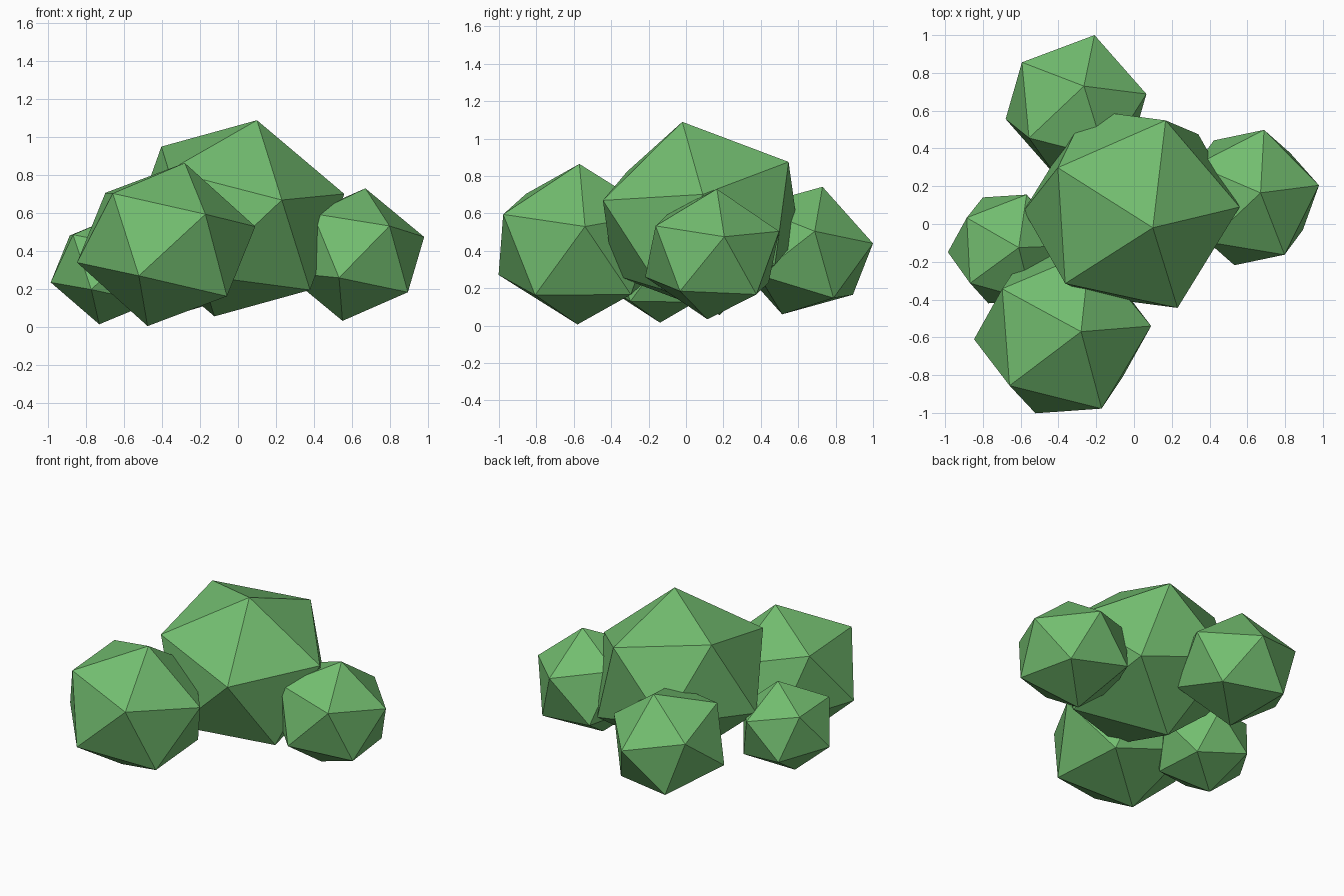
import bpy, bmesh
from mathutils import Vector, Matrix

if "Cube" in bpy.data.objects:
    bpy.data.objects.remove(bpy.data.objects["Cube"])

leaf = bpy.data.materials.new("leaf_green")
leaf.diffuse_color = (0.17, 0.51, 0.16, 1)
leaf.use_nodes = True
leaf.node_tree.nodes["Principled BSDF"].inputs["Base Color"].default_value = leaf.diffuse_color

SQUASH = 0.9  # every clump is slightly flattened along its own axis


def clump(name, centre, tip, side, radius):
    """Flattened icosahedron: pole points at tip, one upper corner turned towards side."""
    c = Vector(centre)
    w = (Vector(tip) - c).normalized()
    s = Vector(side) - c
    u = (s - w * s.dot(w)).normalized()
    v = w.cross(u)
    turn = Matrix((u, v, w)).transposed().to_4x4()
    bm = bmesh.new()
    bmesh.ops.create_icosphere(bm, subdivisions=1, radius=radius)
    bm.transform(Matrix.Translation(c) @ turn @ Matrix.Diagonal((1, 1, SQUASH, 1)))
    mesh = bpy.data.meshes.new(name)
    bm.to_mesh(mesh)
    bm.free()
    mesh.materials.append(leaf)
    bpy.context.collection.objects.link(bpy.data.objects.new(name, mesh))


# Bush: one large clump ringed by four smaller ones
clump("centre_clump", (-0.012, 0.08, 0.573), (0.10, -0.02, 1.09), (0.56, 0.09, 0.70), 0.597)
clump("front_clump", (-0.378, -0.575, 0.435), (-0.28, -0.57, 0.865), (0.09, -0.54, 0.535), 0.489)
clump("right_clump", (0.61, 0.14, 0.382), (0.67, 0.165, 0.73), (0.98, 0.205, 0.477), 0.394)
clump("back_clump", (-0.307, 0.622, 0.401), (-0.265, 0.73, 0.742), (0.065, 0.69, 0.51), 0.40)
clump("left_clump", (-0.67, -0.132, 0.306), (-0.61, -0.125, 0.597), (-0.355, -0.115, 0.377), 0.33)
